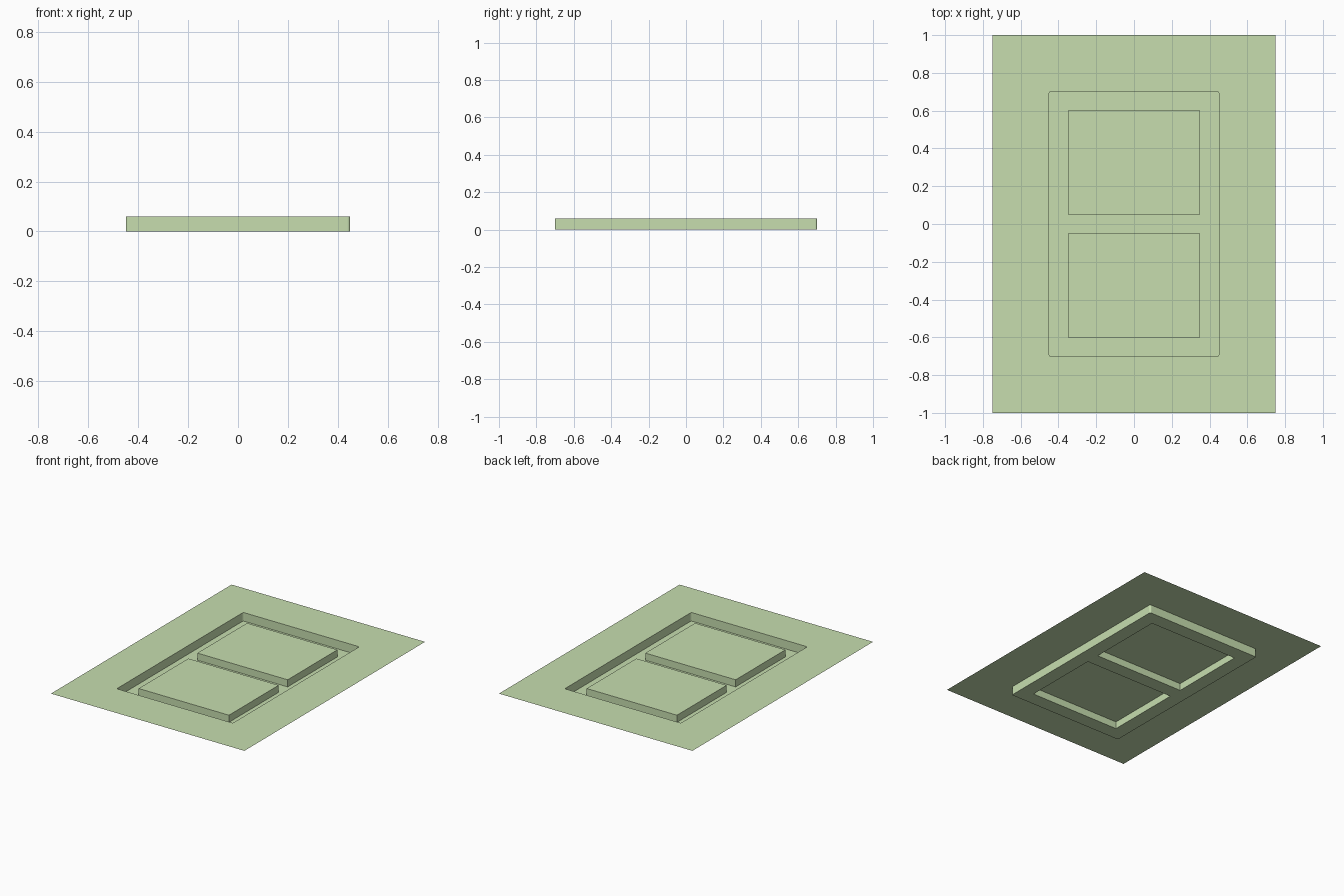
import bpy, bmesh, math

if "Cube" in bpy.data.objects:
    bpy.data.objects.remove(bpy.data.objects["Cube"])

bm = bmesh.new()


def loop(cx, cy, w, d, z, r=0.0, seg=4):
    """Closed rectangle of edges, optionally with rounded corners."""
    verts = []
    for i, (sx, sy) in enumerate([(1, 1), (-1, 1), (-1, -1), (1, -1)]):
        for k in range(seg + 1 if r else 1):
            a = math.pi / 2 * (i + k / seg)
            verts.append(bm.verts.new((cx + sx * (w / 2 - r) + r * math.cos(a) * bool(r),
                                       cy + sy * (d / 2 - r) + r * math.sin(a) * bool(r), z)))
    n = len(verts)
    edges = [bm.edges.new((verts[i], verts[(i + 1) % n])) for i in range(n)]
    return verts, edges


def wall(a, b):
    n = len(a)
    for i in range(n):
        j = (i + 1) % n
        bm.faces.new((a[i], a[j], b[j], b[i]))


def fill(*edge_lists):
    edges = [e for es in edge_lists for e in es]
    bmesh.ops.triangle_fill(bm, edges=edges, use_beauty=True, normal=(0, 0, 1))


TOP, ISLAND = 0.06, 0.05

# flat rim around the recess
rim_v, rim_e = loop(0, 0, 1.5, 2.0, TOP)
lip_v, lip_e = loop(0, 0, 0.9, 1.4, TOP, 0.01)
fill(rim_e, lip_e)

# recess walls
base_v, base_e = loop(0, 0, 0.9, 1.4, 0, 0.01)
wall(lip_v, base_v)

# two raised islands, hollow underneath
holes = []
for y in (-0.325, 0.325):
    low_v, low_e = loop(0, y, 0.7, 0.55, 0)
    top_v, top_e = loop(0, y, 0.7, 0.55, ISLAND)
    wall(low_v, top_v)
    bm.faces.new(top_v)
    holes += low_e

# recess floor around the islands
fill(base_e, holes)

# consistent normals, facing up
bmesh.ops.recalc_face_normals(bm, faces=bm.faces[:])
if sum(f.normal.z * f.calc_area() for f in bm.faces) < 0:
    bmesh.ops.reverse_faces(bm, faces=bm.faces[:])

mesh = bpy.data.meshes.new("recessed_panel")
bm.to_mesh(mesh)
bm.free()
panel = bpy.data.objects.new("recessed_panel", mesh)
bpy.context.collection.objects.link(panel)

# pale green finish
mat = bpy.data.materials.new("pale_green")
mat.diffuse_color = (0.57, 0.73, 0.43, 1)
mat.use_nodes = True
mat.node_tree.nodes["Principled BSDF"].inputs["Base Color"].default_value = mat.diffuse_color
mesh.materials.append(mat)
